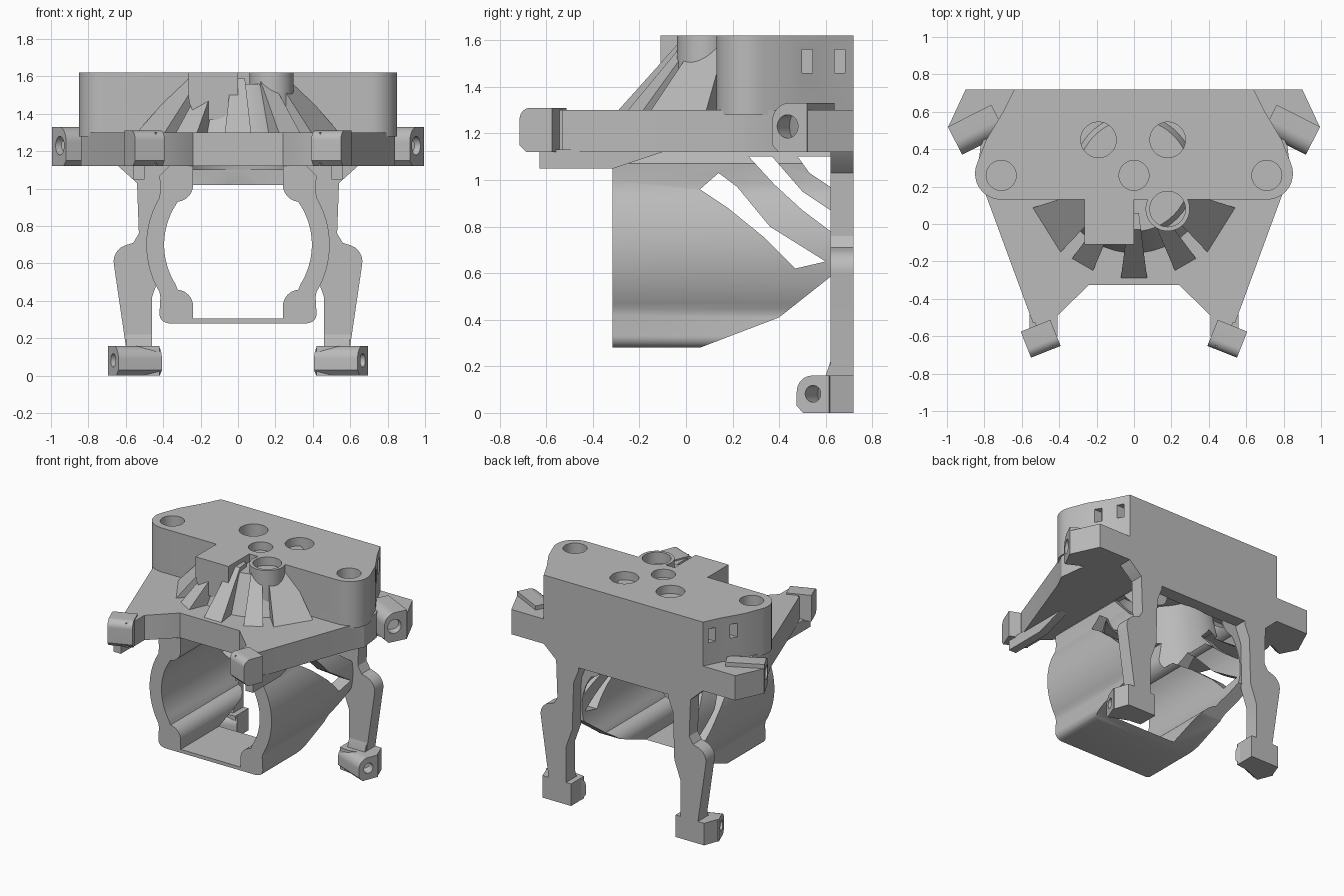
import bpy, bmesh
from math import sin, cos, pi, radians
from mathutils import Vector, Matrix

cube = bpy.data.objects.get("Cube")
if cube:
    bpy.data.objects.remove(cube)

grey = bpy.data.materials.new("cast_grey")
grey.use_nodes = True
grey.diffuse_color = (0.5, 0.5, 0.5, 1)
grey.node_tree.nodes["Principled BSDF"].inputs["Base Color"].default_value = (0.5, 0.5, 0.5, 1)


def finish(name, bm):
    bmesh.ops.recalc_face_normals(bm, faces=bm.faces)
    mesh = bpy.data.meshes.new(name)
    bm.to_mesh(mesh)
    bm.free()
    mesh.materials.append(grey)
    ob = bpy.data.objects.new(name, mesh)
    bpy.context.collection.objects.link(ob)
    return ob


def prism(name, pts, lo, hi, place):
    """Extrude a 2D outline; place(a, b, depth) gives the 3D point."""
    bm = bmesh.new()
    ends = [[bm.verts.new(place(a, b, d)) for a, b in pts] for d in (lo, hi)]
    for ring in ends:
        bm.faces.new(ring)
    n = len(pts)
    for i in range(n):
        j = (i + 1) % n
        bm.faces.new((ends[0][i], ends[0][j], ends[1][j], ends[1][i]))
    return finish(name, bm)


def along_x(a, b, d): return (d, a, b)
def along_y(a, b, d): return (a, d, b)
def along_z(a, b, d): return (a, b, d)


def cyl(name, start, end, r, r2=None):
    start, end = Vector(start), Vector(end)
    axis = end - start
    bm = bmesh.new()
    bmesh.ops.create_cone(bm, cap_ends=True, segments=48, radius1=r,
                          radius2=r if r2 is None else r2, depth=axis.length)
    turn = axis.to_track_quat('Z', 'Y').to_matrix().to_4x4()
    bm.transform(Matrix.Translation((start + end) / 2) @ turn)
    return finish(name, bm)


def box(name, x, y, z):
    return prism(name, [(x[0], y[0]), (x[1], y[0]), (x[1], y[1]), (x[0], y[1])], *z, along_z)


def combine(ob, tools, how):
    for t in tools:
        t.hide_render = True
        m = ob.modifiers.new("bool", 'BOOLEAN')
        m.operation, m.solver, m.object = how, 'EXACT', t
    mesh = bpy.data.meshes.new_from_object(ob.evaluated_get(bpy.context.evaluated_depsgraph_get()))
    ob.modifiers.clear()
    ob.data = mesh
    for t in tools:
        bpy.data.objects.remove(t)


def cut(ob, *tools): combine(ob, tools, 'DIFFERENCE')
def join(ob, *tools): combine(ob, tools, 'UNION')


def arc(cx, cy, r, a0, a1, n=10):
    return [(cx + r * cos(radians(a0 + (a1 - a0) * i / n)),
             cy + r * sin(radians(a0 + (a1 - a0) * i / n))) for i in range(n + 1)]


def both(half):
    """Close a right-hand half outline with its mirror image."""
    return half + [(-x, y) for x, y in reversed(half)]


def flip(pts, s): return [(s * x, y) for x, y in pts]


HX, HY = 0, 0.26   # vertical axis of the hollow hub


def cavity():
    return cyl("cavity", (HX, HY, 0.95), (HX, HY, 1.38), 0.385, 0.31)


# Upper mounting block with side lobes and two front bosses
lobe = arc(0.71, 0.27, 0.14, -90, 25)
block = prism("mounting_block", both(lobe + [(0.79, 0.45), (0.7, 0.6), (0.64, 0.72)]),
              1.28, 1.62, along_z)
join(block,
     cyl("round_boss", (0.18, 0.08, 1.25), (0.18, 0.08, 1.62), 0.118),
     box("boss_top", (-0.265, 0), (-0.11, 0.2), (1.49, 1.62)),
     cyl("boss_front", (-0.14, -0.11, 1.49), (-0.14, 0.2, 1.49), 0.124))
holes = [cavity(), cyl("centre", (HX, HY, 1.2), (HX, HY, 1.7), 0.08),
         cyl("inlet", (-0.14, -0.2, 1.49), (-0.14, 0.1, 1.49), 0.085)]
for x, y in ((-0.19, 0.45), (0.18, 0.45), (0.18, 0.08)):
    holes += [cyl("bore", (x, y, 1.5), (x, y, 1.7), 0.095),
              cyl("pin", (x, y, 1), (x, y, 1.55), 0.034)]
for s in (-1, 1):
    holes += [cyl("socket", (s * 0.71, HY, 1.5), (s * 0.71, HY, 1.7), 0.08),
              cyl("bolt", (s * 0.5, 0, 1.51), (s * 0.5, 1, 1.51), 0.058),
              cyl("bolt_head", (s * 0.5, 0, 1.51), (s * 0.5, 0.3, 1.51), 0.098)]
    for y, x in ((0.52, 0.7), (0.66, 0.62)):
        holes.append(box("side_slot", sorted((s * x, s * 0.9)), (y - 0.023, y + 0.023), (1.46, 1.56)))
cut(block, *holes)

# Wide deck plate
plate = prism("deck_plate", both([(0.24, -0.325), (0.41, -0.49), (0.54, -0.53), (0.79, 0.15),
                                  (0.84, 0.25), (0.82, 0.42), (0.64, 0.72)]), 1.12, 1.3, along_z)
cut(plate, cavity())

# Conical hub with radiating fins
hub = cyl("hub_cone", (HX, HY, 1.22), (HX, HY, 1.56), 0.45, 0.3)
cut(hub, cavity())
for angle, wide in ((-148, 0.28), (-120, 0.13), (-90, 0.14), (-60, 0.13), (-32, 0.28)):
    c, s = cos(radians(angle)), sin(radians(angle))

    def radial(r, z, side):
        w = side * wide * r / 1.1
        return (HX + c * r - s * w, HY + s * r + c * w, z)
    fin = prism("hub_fin", [(0.2, 1.25), (0.56, 1.25), (0.55, 1.3), (0.29, 1.59), (0.2, 1.59)],
                -1, 1, radial)
    cut(fin, cavity(), cyl("centre", (HX, HY, 1.2), (HX, HY, 1.7), 0.08),
        cyl("bore", (0.18, 0.08, 1.5), (0.18, 0.08, 1.7), 0.095),
        cyl("inlet", (-0.14, -0.2, 1.49), (-0.14, 0.1, 1.49), 0.085))


def ear(name, s, end, u, width, z0, z1, length, r, hole, zh, vh):
    """Lug extruded along u, rounded on its outer side, drilled along u."""
    u = Vector((*u, 0)).normalized()
    v = Vector((-u.y, u.x, 0))
    h = width / 2

    def place(a, b, d):
        p = Vector((*end, 0)) + u * d + v * a
        return (s * p.x, p.y, b)
    pts = [(h, z0)] + [(h, z1)] + arc(-h + r, z1 - r, r, 90, 180) + [(-h, z0 + 0.03), (-h + 0.03, z0)]
    ob = prism(name, pts, -length, 0, place)
    cut(ob, cyl("drill", place(vh, zh, -0.14), place(vh, zh, 0.1), hole))
    return ob


for s, side in ((-1, "right"), (1, "left")):
    # Front lugs and their arms
    ear(side + "_front_lug", s, (0.578, -0.645), (0.93, -0.37), 0.15, 1.12, 1.31, 0.17, 0.05, 0.036, 1.23, 0)
    prism(side + "_front_arm", flip([(0.41, -0.45), (0.41, -0.6), (0.44, -0.66), (0.5, -0.6), (0.54, -0.5)], s),
          1.12, 1.3, along_z)
    prism(side + "_under_rib", [(-0.63, 1.13), (-0.63, 1.05), (-0.31, 1.05), (-0.1, 1.12), (-0.1, 1.13)],
          s * 0.5, s * 0.56, along_x)
    # Rear lugs
    ear(side + "_rear_lug", s, (0.957, 0.445), (0.89, -0.45), 0.168, 1.12, 1.33, 0.26, 0.08, 0.05, 1.23, -0.01)
    prism(side + "_rear_wing", flip([(0.6, 0.72), (0.9, 0.72), (0.993, 0.52), (0.85, 0.45), (0.6, 0.4)], s),
          1.12, 1.3, along_z)
    # Rear legs with a bolt eye
    leg = prism(side + "_rear_leg", flip(
        [(0.42, 0.02), (0.46, 0.16), (0.46, 0.42), (0.41, 0.56), (0.4, 0.9), (0.36, 1.0), (0.36, 1.14),
         (0.65, 1.14), (0.64, 1.12), (0.54, 1.03), (0.53, 0.76), (0.56, 0.71)]
        + arc(0.573, 0.61, 0.092, 70, -10, 6) + [(0.6, 0.16), (0.6, 0.02)], s), 0.62, 0.72, along_y)
    cut(leg, cyl("eye", (s * 0.573, 0.5, 0.59), (s * 0.573, 0.8, 0.59), 0.06))
    # Feet
    ear(side + "_foot_lug", s, (0.667, 0.545), (0.93, -0.37), 0.15, 0, 0.16, 0.25, 0.07, 0.036, 0.082, 0)
    prism(side + "_foot", flip([(0.42, 0.72), (0.42, 0.57), (0.5, 0.56), (0.69, 0.61), (0.65, 0.72)], s),
          0, 0.16, along_z)
    prism(side + "_foot_web", [(0.63, 0.25), (0.6, 0.16), (0.6, 0.1), (0.63, 0.1)], s * 0.46, s * 0.6, along_x)

# Rear cross wall
wall = box("rear_wall", (-0.38, 0.38), (0.63, 0.72), (1.02, 1.3))
cut(wall, cavity())

# Horizontal duct shell with corner bosses
CZ = 0.7
duct = prism("duct", both([(0.37, 0.28)] + arc(0.37, 0.33, 0.05, -60, 0, 5) + [(0.415, 0.42)]
                          + arc(0, CZ, 0.49, -31, 31, 20) + [(0.415, 1.0), (0.42, 1.07), (0.36, 1.13)]),
             -0.315, 0.63, along_y)
bore = both([(0.24, 0.305)] + arc(0.33, 0.37, 0.09, 180, 95, 8) + arc(0, CZ, 0.395, -32, 32, 16)
            + arc(0.33, 1.02, 0.09, -95, -180, 8))
tools = [prism("bore", bore, -0.5, 0.9, along_y),
         cyl("round_bore", (0, -0.2, CZ), (0, 0.9, CZ), 0.394),
         box("throat", (-0.24, 0.24), (-0.5, 0), (0.95, 1.12)), cavity()]
for s in (-1, 1):
    for z in (0.37, 1.02):
        tools.append(cyl("screw", (s * 0.33, -0.5, z), (s * 0.33, -0.12, z), 0.042))
# Raked lower edge and diagonal side windows
for window in ([(0.06, 0.2), (0.06, 0.28), (0.4, 0.41), (0.64, 0.6), (0.8, 0.2)],
               [(0.06, 0.96), (0.14, 1.03), (0.22, 0.97), (0.36, 0.8), (0.6, 0.65), (0.47, 0.62),
                (0.34, 0.75), (0.18, 0.88)],
               [(0.27, 1.1), (0.38, 0.98), (0.5, 0.87), (0.62, 0.78), (0.62, 0.87), (0.5, 0.95), (0.37, 1.1)],
               [(0.48, 1.1), (0.53, 1.03), (0.62, 0.97), (0.62, 1.1)]):
    tools.append(prism("window", window, -1, 1, along_x))
cut(duct, *tools)

# Smooth curved surfaces while keeping edges crisp
bpy.ops.object.select_all(action='DESELECT')
for ob in bpy.context.scene.objects:
    if ob.type == 'MESH' and grey.name in ob.data.materials:
        ob.select_set(True)
        bpy.context.view_layer.objects.active = ob
bpy.ops.object.shade_smooth_by_angle(angle=pi / 6)
